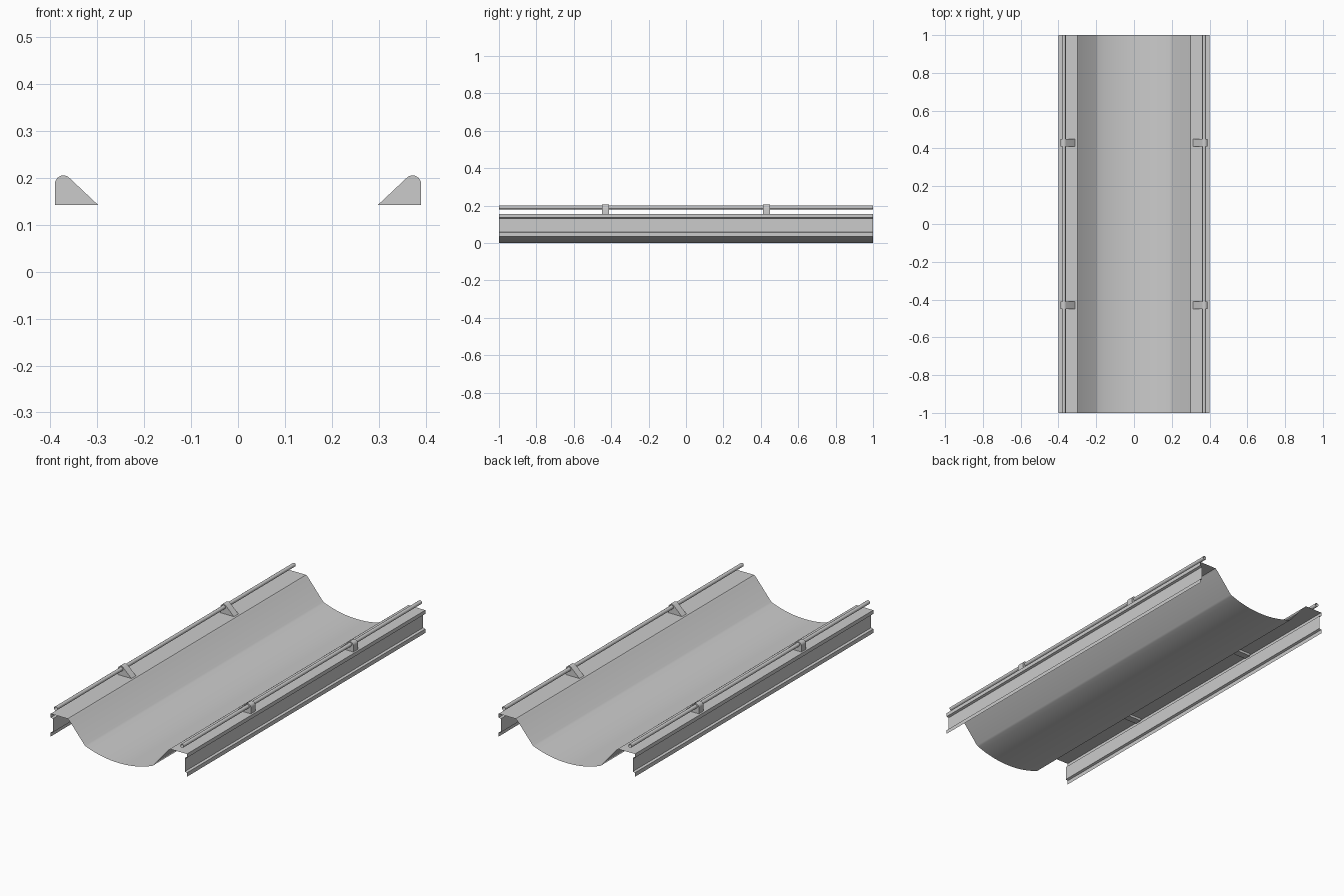
import bpy
import bmesh
from math import sin, cos, pi, asin, radians

cube = bpy.data.objects.get("Cube")
if cube:
    bpy.data.objects.remove(cube, do_unlink=True)

steel = bpy.data.materials.new("grey_steel")
steel.use_nodes = True
grey = (0.6, 0.6, 0.6, 1)
steel.diffuse_color = grey
steel.node_tree.nodes["Principled BSDF"].inputs["Base Color"].default_value = grey


def sweep(name, profile, y0, y1, closed=False, caps=False):
    """Extrude an x-z profile along y, running clockwise seen from the front."""
    bm = bmesh.new()
    front = [bm.verts.new((x, y0, z)) for x, z in profile]
    back = [bm.verts.new((x, y1, z)) for x, z in profile]
    n = len(profile)
    for i in range(n if closed else n - 1):
        j = (i + 1) % n
        bm.faces.new((front[i], front[j], back[j], back[i]))
    if caps:
        bm.faces.new(front[::-1])
        bm.faces.new(back)
    if closed:
        bmesh.ops.recalc_face_normals(bm, faces=bm.faces)
    mesh = bpy.data.meshes.new(name)
    bm.to_mesh(mesh)
    bm.free()
    mesh.materials.append(steel)
    obj = bpy.data.objects.new(name, mesh)
    bpy.context.collection.objects.link(obj)
    bpy.ops.object.select_all(action="DESELECT")
    obj.select_set(True)
    bpy.context.view_layer.objects.active = obj
    bpy.ops.object.shade_smooth_by_angle(angle=radians(25))
    return obj


def arc(cx, cz, r, a0, a1, steps):
    return [(cx + r * cos(a0 + (a1 - a0) * i / steps),
             cz + r * sin(a0 + (a1 - a0) * i / steps)) for i in range(steps + 1)]


# Folded sheet: stepped outer wall, flat deck, sloping side, curved trough floor
side = [(0.40, 0.034), (0.40, 0.055), (0.388, 0.059), (0.388, 0.131),
        (0.40, 0.135), (0.40, 0.155), (0.30, 0.155), (0.291, 0.148), (0.20, 0.04)]
half_width, sag = 0.19, 0.035
radius = (half_width ** 2 + sag ** 2) / (2 * sag)
spread = asin(half_width / radius)
floor = arc(0, radius, radius, -pi / 2 - spread, -pi / 2 + spread, 16)
left_part = [(-x, z) for x, z in side]
sweep("trough_sheet", left_part + floor + side[::-1], -1, 1)

# Handrails and their brackets, on both sides
bracket = ([(0.298, 0.142), (0.39, 0.142)]
           + arc(0.372, 0.187, 0.018, 0, pi * 0.75, 9))
for label, s in (("left", 1), ("right", -1)):
    tube = arc(s * 0.371, 0.19, 0.01, 0, 2 * pi, 16)[:-1]
    sweep(label + "_rail", tube, -1, 1, closed=True)
    for place, y in (("front", -0.43), ("back", 0.43)):
        sweep(f"{label}_{place}_bracket", [(s * x, z) for x, z in bracket],
              y - 0.019, y + 0.019, closed=True, caps=True)
